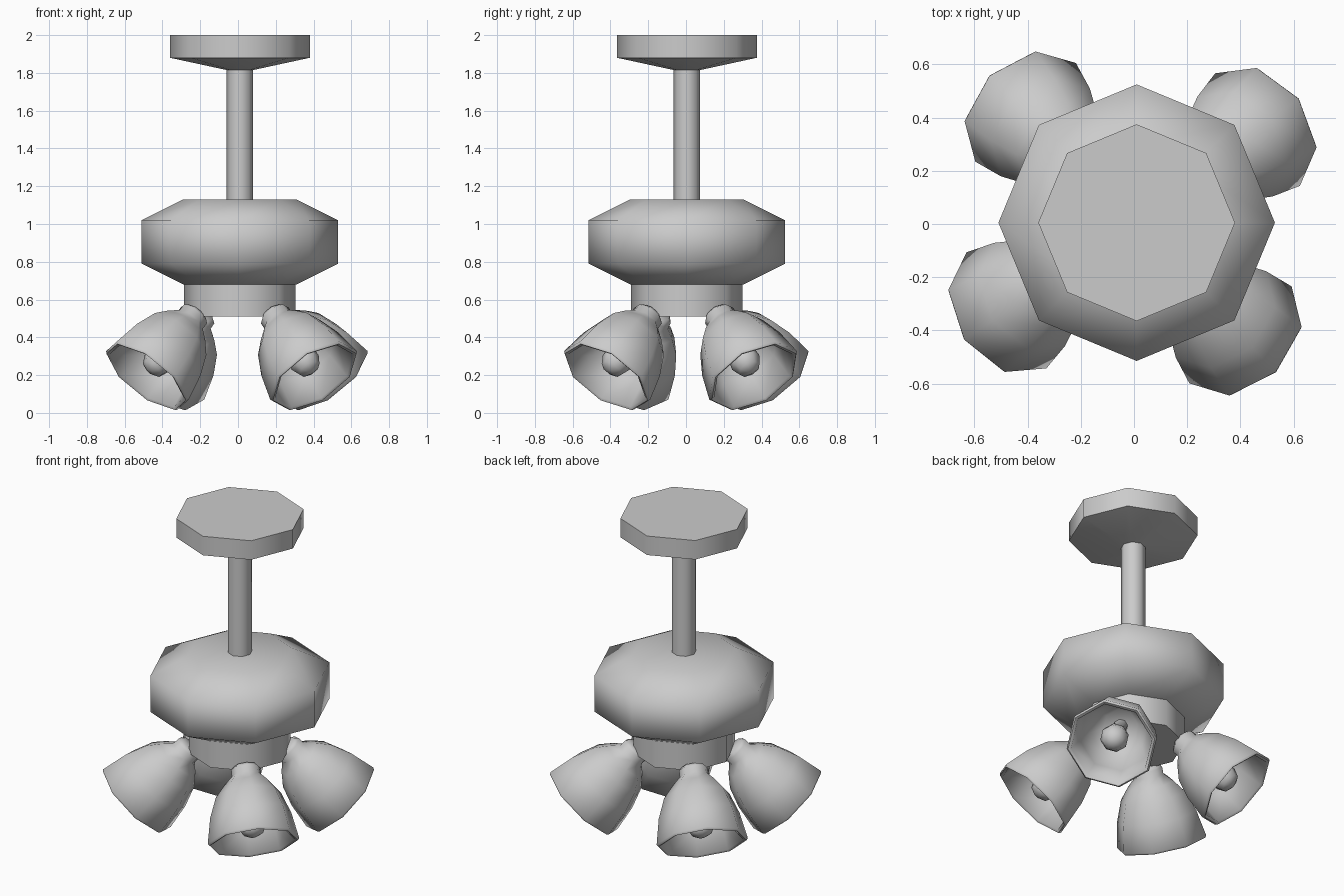
import bpy, bmesh
from math import sin, cos, pi, radians
from mathutils import Vector, Matrix

cube = bpy.data.objects.get("Cube")
if cube:
    bpy.data.objects.remove(cube, do_unlink=True)

SIDES = 8
CENTRE = Vector((0.01, 0.005, 0))

grey = bpy.data.materials.new("plain grey")
grey.use_nodes = True
grey.diffuse_color = (0.6, 0.6, 0.6, 1)
grey.node_tree.nodes["Principled BSDF"].inputs["Base Color"].default_value = (0.6, 0.6, 0.6, 1)


def lathe(name, profile, matrix, smooth_angle=68):
    """Revolve (radius, height) points in eight steps; both ends are capped."""
    bm = bmesh.new()
    rings = [[bm.verts.new((r * cos(2 * pi * i / SIDES), r * sin(2 * pi * i / SIDES), h))
              for i in range(SIDES)] for r, h in profile]
    for a, b in zip(rings, rings[1:]):
        for i in range(SIDES):
            j = (i + 1) % SIDES
            bm.faces.new((a[i], a[j], b[j], b[i]))
    bm.faces.new(rings[0])
    bm.faces.new(rings[-1])
    bmesh.ops.recalc_face_normals(bm, faces=bm.faces)
    mesh = bpy.data.meshes.new(name)
    bm.to_mesh(mesh)
    bm.free()
    mesh.materials.append(grey)
    obj = bpy.data.objects.new(name, mesh)
    obj.matrix_world = matrix
    bpy.context.collection.objects.link(obj)
    bpy.ops.object.select_all(action='DESELECT')
    obj.select_set(True)
    bpy.context.view_layer.objects.active = obj
    bpy.ops.object.shade_smooth_by_angle(angle=radians(smooth_angle))
    return obj


# Central stack: ceiling plate, rod, motor drum and lamp hub
upright = Matrix.Translation(CENTRE)
lathe("ceiling_plate", [(0.07, 1.815), (0.37, 1.88), (0.37, 2.0)], upright)
lathe("rod", [(0.07, 1.1), (0.07, 1.83)], upright)
lathe("motor_drum", [(0.30, 0.68), (0.52, 0.79), (0.52, 1.02), (0.30, 1.13)], upright)
lathe("lamp_hub", [(0.295, 0.51), (0.295, 0.70)], upright)

# Bell shade: outside from neck to rim, then back up the inside
SHADE = [(0.065, 0), (0.085, 0.02), (0.085, 0.06), (0.135, 0.11), (0.19, 0.18),
         (0.235, 0.30), (0.265, 0.455), (0.255, 0.467), (0.238, 0.46),
         (0.212, 0.31), (0.165, 0.19), (0.10, 0.12)]
BULB = [(0.04, 0.10), (0.045, 0.26), (0.075, 0.31), (0.082, 0.36), (0.06, 0.41), (0.02, 0.43)]

# Four lamps lean outward and down around the hub
for name, azimuth in (("back_left", 37), ("back_right", 134.5),
                      ("front_right", 214.5), ("front_left", 313.5)):
    a = radians(azimuth)
    outward = Vector((cos(a), sin(a), 0))
    axis = (outward * 0.32 + Vector((0, 0, -0.34))).normalized()
    side = Vector((-sin(a), cos(a), 0))
    up = side.cross(axis)
    frame = Matrix((up, side, axis)).transposed().to_4x4()
    frame.translation = outward * 0.27 + Vector((0, 0.005, 0.53))
    lathe(name + "_shade", SHADE, frame)
    lathe(name + "_bulb", BULB, frame)
